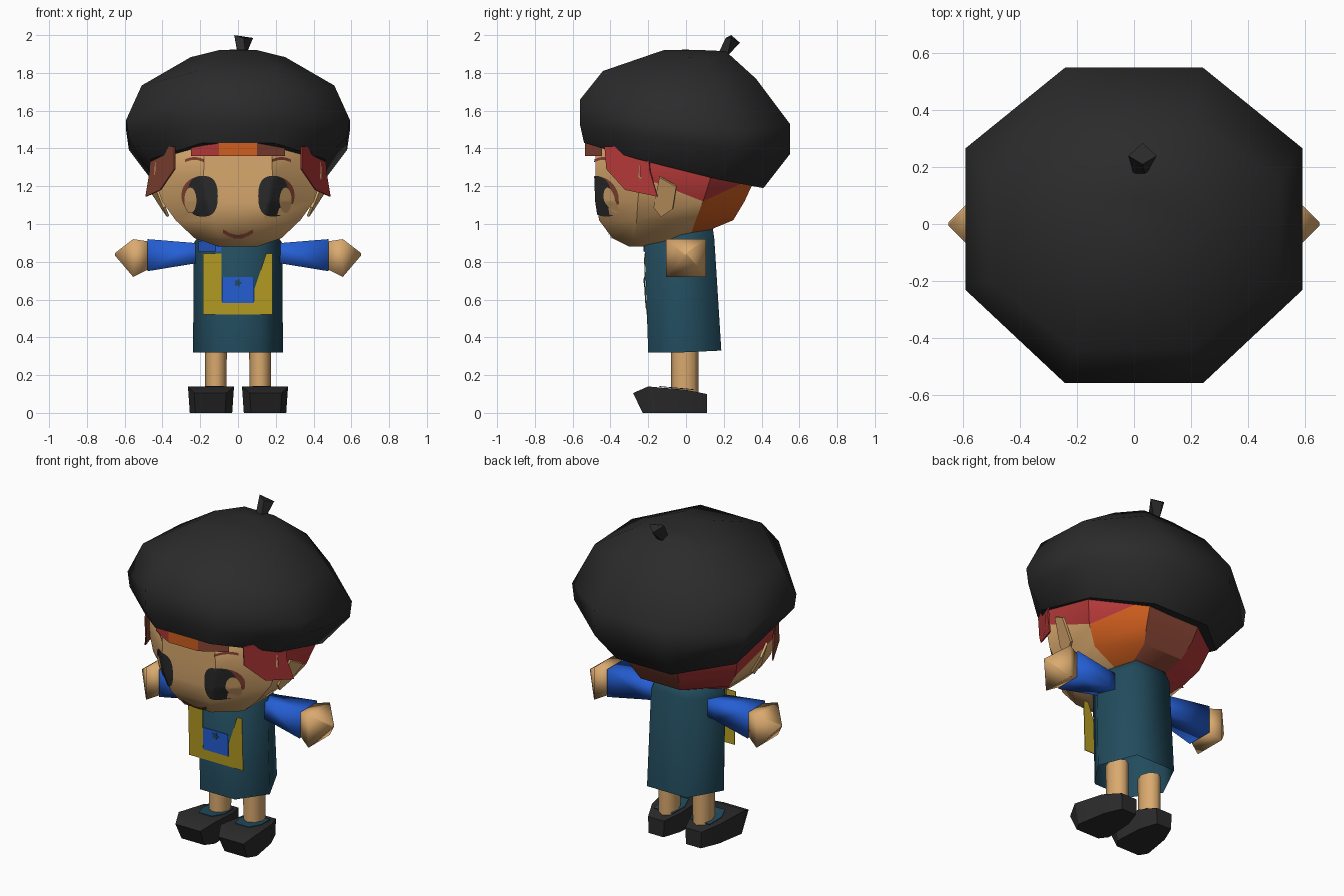
import bpy, bmesh, math
from mathutils import Vector
from mathutils.bvhtree import BVHTree

if "Cube" in bpy.data.objects:
    bpy.data.objects.remove(bpy.data.objects["Cube"])

COLORS = {
    "black": (0.024, 0.024, 0.025), "skin": (0.70, 0.40, 0.158), "teal": (0.016, 0.071, 0.109),
    "blue": (0.018, 0.113, 0.66), "yellow": (0.46, 0.33, 0.016), "orange": (0.62, 0.11, 0.013),
    "red": (0.46, 0.04, 0.04), "brown": (0.25, 0.06, 0.035),
}
MATS = {}
for key, rgb in COLORS.items():
    MATS[key] = bpy.data.materials.new(key)
    MATS[key].diffuse_color = (*rgb, 1)


def make(name, verts, faces, colors, rule=None, angle=40):
    """Mesh object; rule(center, face_index) gives the colour slot of a face."""
    bm = bmesh.new()
    vs = [bm.verts.new(v) for v in verts]
    for i, f in enumerate(faces):
        face = bm.faces.new([vs[k] for k in f])
        face.smooth = False
        if rule:
            face.material_index = rule(face.calc_center_median(), i)
    bmesh.ops.recalc_face_normals(bm, faces=bm.faces[:])
    me = bpy.data.meshes.new(name)
    bm.to_mesh(me)
    bm.free()
    for c in colors:
        me.materials.append(MATS[c])
    ob = bpy.data.objects.new(name, me)
    bpy.context.collection.objects.link(ob)
    if angle:
        bpy.ops.object.select_all(action='DESELECT')
        ob.select_set(True)
        bpy.context.view_layer.objects.active = ob
        bpy.ops.object.shade_smooth_by_angle(angle=math.radians(angle))
    return ob


def skin_rings(rings):
    n = len(rings[0])
    verts = [p for r in rings for p in r]
    faces = [(j * n + i, j * n + (i + 1) % n, (j + 1) * n + (i + 1) % n, (j + 1) * n + i)
             for j in range(len(rings) - 1) for i in range(n)]
    return verts, faces + [tuple(range(len(verts) - n, len(verts))), tuple(range(n))[::-1]]


def loft(name, rings, color, angle=40, bottom=True):
    verts, faces = skin_rings(rings)
    return make(name, verts, faces if bottom else faces[:-1], [color], None, angle)


def octagon(hw, y0, y1, z0, z1=None, zs=0, front=-.44, back=.44):
    """Eight-sided ring; z0 front, z1 back, zs lifts the side corners."""
    z1 = z0 if z1 is None else z1
    c, hd = (y0 + y1) / 2, (y1 - y0) / 2
    return [(sx * hw, c + sy * hd, z0 + (z1 - z0) * (sy + 1) / 2 + (zs if abs(sx) == 1 else 0))
            for sx, sy in ((-.41, -1), (.41, -1), (1, front), (1, back), (.41, 1), (-.41, 1),
                           (-1, back), (-1, front))]


def plate(name, pts, color, thick=0.004):
    """Thin flat plate from an outline of 3D points."""
    ob = make(name, pts, [tuple(range(len(pts)))], [color], angle=0)
    mod = ob.modifiers.new("thickness", 'SOLIDIFY')
    mod.thickness, mod.offset = thick, 0
    return ob


# Beret, tilted down to the back
loft("beret", [octagon(*r, -.41, .49) for r in (
    (.46, -.54, .41, 1.43, 1.19, -.015), (.578, -.56, .55, 1.52, 1.37, -.015), (.592, -.56, .55, 1.66, 1.53, -.07),
    (.51, -.44, .37, 1.81, 1.77, -.065), (.25, -.12, .21, 1.92, 1.915, -.035),
    (.06, 0, .1, 1.923, 1.92, 0))], "black", 50)
loft("beret_stem", [[(0, .17, 1.90), (.04, .17, 1.90), (.04, .22, 1.89), (0, .22, 1.89)],
                    [(-.02, .24, 2.0), (.03, .21, 1.985), (.08, .24, 1.985), (.03, .285, 1.96)]], "black", 20)

# Head: skin in front, coloured hair panels at the back
hv, hf = skin_rings([
    octagon(.10, -.30, -.12, .88), octagon(.23, -.39, .02, .925), octagon(.33, -.46, .25, 1.02),
    octagon(.402, -.475, .31, 1.12), octagon(.445, -.48, .37, 1.25), octagon(.43, -.48, .34, 1.44),
    octagon(.33, -.36, .2, 1.6)])
# Diagonal hair borders: split some panels and colour each half
halves = {}
for idx, turn, first, second in ((27, 0, 2, 1), (11, 1, 2, 0), (26, 3, 0, 1), (30, 0, 0, 1)):
    a, b, c, d = hf[idx][turn:] + hf[idx][:turn]
    hf[idx] = (a, b, c)
    halves[idx], halves[len(hf)] = first, second
    hf.append((a, c, d))


def head_rule(c, i):
    row, col = divmod(i, 8)
    if i in halves:
        return halves[i]
    if row >= 6:
        return 0
    if col in (2, 6):
        return 1 if c.z > 1.12 else 0
    if col in (3, 4, 5) and c.z > 0.96:
        if col == 3:
            return 2 if row <= 3 else 1
        return 3 if col == 4 else 1
    return 0


make("head", hv, hf, ["skin", "red", "orange", "brown"], head_rule, 35)
tree = BVHTree.FromPolygons([Vector(v) for v in hv], hf)


def on_face(x, z, lift):
    hit = tree.ray_cast(Vector((x, -2, z)), Vector((0, 1, 0)))[0]
    return (x, hit.y - lift, z) if hit else (x, -.4, z)


def decal(name, cx, cz, rx, rz, lift, color, power=2.0):
    """Painted rounded disc wrapped on the face."""
    n, rings = 24, 6
    verts = [on_face(cx, cz, lift)]
    for r in range(1, rings + 1):
        for k in range(n):
            ca, sa = math.cos(2 * math.pi * k / n), math.sin(2 * math.pi * k / n)
            x = math.copysign(abs(ca) ** (2 / power), ca) * rx * r / rings
            z = math.copysign(abs(sa) ** (2 / power), sa) * rz * r / rings
            verts.append(on_face(cx + x, cz + z, lift))
    faces = [(0, 1 + k, 1 + (k + 1) % n) for k in range(n)]
    for r in range(rings - 1):
        p, q = 1 + r * n, 1 + (r + 1) * n
        faces += [(p + k, q + k, q + (k + 1) % n, p + (k + 1) % n) for k in range(n)]
    make(name, verts, faces, [color])


def stroke(name, path, width, color, steps=10):
    """Painted line wrapped on the face."""
    verts = []
    for k in range(steps + 1):
        x, z = path(k / steps)
        verts += [on_face(x, z - width / 2, .006), on_face(x, z + width / 2, .006)]
    make(name, verts, [(2 * k, 2 * k + 2, 2 * k + 3, 2 * k + 1) for k in range(steps)], [color])


stroke("mouth", lambda t: (-.08 + .16 * t, .962 - .03 * math.sin(math.pi * t)), .02, "brown")

for s, side in ((-1, "left"), (1, "right")):
    # Eyes and brows
    decal(f"eye_rim_{side}", s * .205, 1.15, .095, .10, .003, "brown")
    decal(f"eye_{side}", s * .187, 1.147, .08, .108, .006, "black", 2.6)
    decal(f"eye_glint_{side}", s * .252, 1.125, .032, .068, .010, "skin")
    stroke(f"brow_{side}", lambda t: (s * (.18 + .1 * t), 1.335 + .012 * math.sin(math.pi * t)), .015, "brown")

    # Ear plates, flaring outwards at the top
    plate(f"ear_{side}", [(s * x, y, z) for x, y, z in (
        (.455, -.14, 1.25), (.475, -.05, 1.20), (.398, -.07, 1.08), (.37, -.13, 1.04), (.39, -.17, 1.09))],
        "skin", .014)
    # Side locks
    plate(f"side_lock_{side}", [(s * x, y, z) for x, y, z in (
        (.335, -.43, 1.41), (.335, -.42, 1.29), (.41, -.32, 1.18), (.487, -.15, 1.145),
        (.465, -.19, 1.28), (.46, -.2, 1.41))], "red" if s > 0 else "brown", .008)

    # Sleeve and hand, four-sided and softly shaded
    def square(x, z, h, d):
        return [(s * x, -d, z - h), (s * x, d, z - h), (s * x, d, z + h), (s * x, -d, z + h)]
    loft(f"sleeve_{side}", [square(.15, .85, .05, .05), square(.235, .845, .055, .06),
                            square(.48, .835, .085, .085)], "blue", 100)
    loft(f"hand_{side}", [square(.47, .835, .072, .07), square(.555, .82, .1, .105),
                          square(.652, .84, .006, .006)], "skin", 100)

    # Leg, teal inset on the shoe, and shoe
    def oval(z, rx, ry):
        return [(s * .117 + rx * math.cos(k * math.pi / 4), -.007 + ry * math.sin(k * math.pi / 4), z)
                for k in range(8)]
    loft(f"leg_{side}", [oval(.08, .056, .072), oval(.36, .058, .073)], "skin", 60)
    plate(f"shoe_inset_{side}", [(s * .125 + x, y, .145 - .09 * (y + .2)) for x, y in (
        (-.045, -.14), (.045, -.14), (.075, -.06), (.065, .04), (-.065, .04), (-.075, -.06))], "teal")
    shoe = []
    for yb, yt, w, t in ((-.23, -.28, .085, .105), (-.18, -.2, .122, .14), (0, 0, .10, .122), (.11, .11, .055, .10)):
        cx = s * (.143 - .05 * (yt + .2))
        shoe.append([(cx - w * .92, yb, 0), (cx + w * .92, yb, 0), (cx + w, yt, t), (cx - w, yt, t)])
    loft(f"shoe_{side}", shoe, "black", 30)

# Fringe band in three colours
fringe = [(-.25, -.445), (-.10, -.535), (.10, -.535), (.25, -.445)]
make("fringe", [(x, y, z) for z in (1.36, 1.47) for x, y in fringe],
     [(i, i + 1, i + 5, i + 4) for i in range(3)], ["red", "orange", "brown"], lambda c, i: i, 0)


# Six-sided dress, open at the hem
def hexagon(hw, y0, ys, y1, z0, z1):
    return [(-.5 * hw, y0, z0), (.5 * hw, y0, z0), (hw, ys, z0), (.57 * hw, y1, z1), (-.57 * hw, y1, z1),
            (-hw, ys, z0)]


loft("dress", [hexagon(.238, -.20, -.03, .187, .32, .33), hexagon(.234, -.22, -.045, .15, .90, .92),
               hexagon(.17, -.14, -.02, .14, .99, .99)], "teal", 65, bottom=False)
# Blue shoulder panel folded round the dress corner
make("shoulder_patch", [(x, y, z) for z in (.855, .91) for x, y in ((-.088, -.225), (-.12, -.225), (-.21, -.092))],
     [(0, 1, 4, 3), (1, 2, 5, 4)], ["blue"], angle=0)


def on_dress(x, z, lift):
    return (x, -.20 - .0345 * (z - .32) - lift, z)


# Bag lying on the dress front, with pocket and small flower
plate("bag", [on_dress(x, z, .003) for x, z in (
    (-.185, .845), (-.185, .52), (.183, .52), (.183, .845), (.15, .845), (.088, .66), (.088, .59),
    (-.088, .59), (-.088, .845))], "yellow")
plate("bag_pocket", [on_dress(x, z, .006) for x, z in (
    (-.085, .72), (-.085, .583), (.085, .583), (.085, .72))], "blue")
plate("pocket_flower", [on_dress(r * math.cos(k * math.pi / 5), .688 + r * math.sin(k * math.pi / 5), .009)
                        for k in range(10) for r in ((.024, .013)[k % 2],)], "teal")

for m in bpy.data.materials:
    if m.users and not m.is_grease_pencil:
        m.use_nodes = True
        m.node_tree.nodes["Principled BSDF"].inputs["Base Color"].default_value = m.diffuse_color
